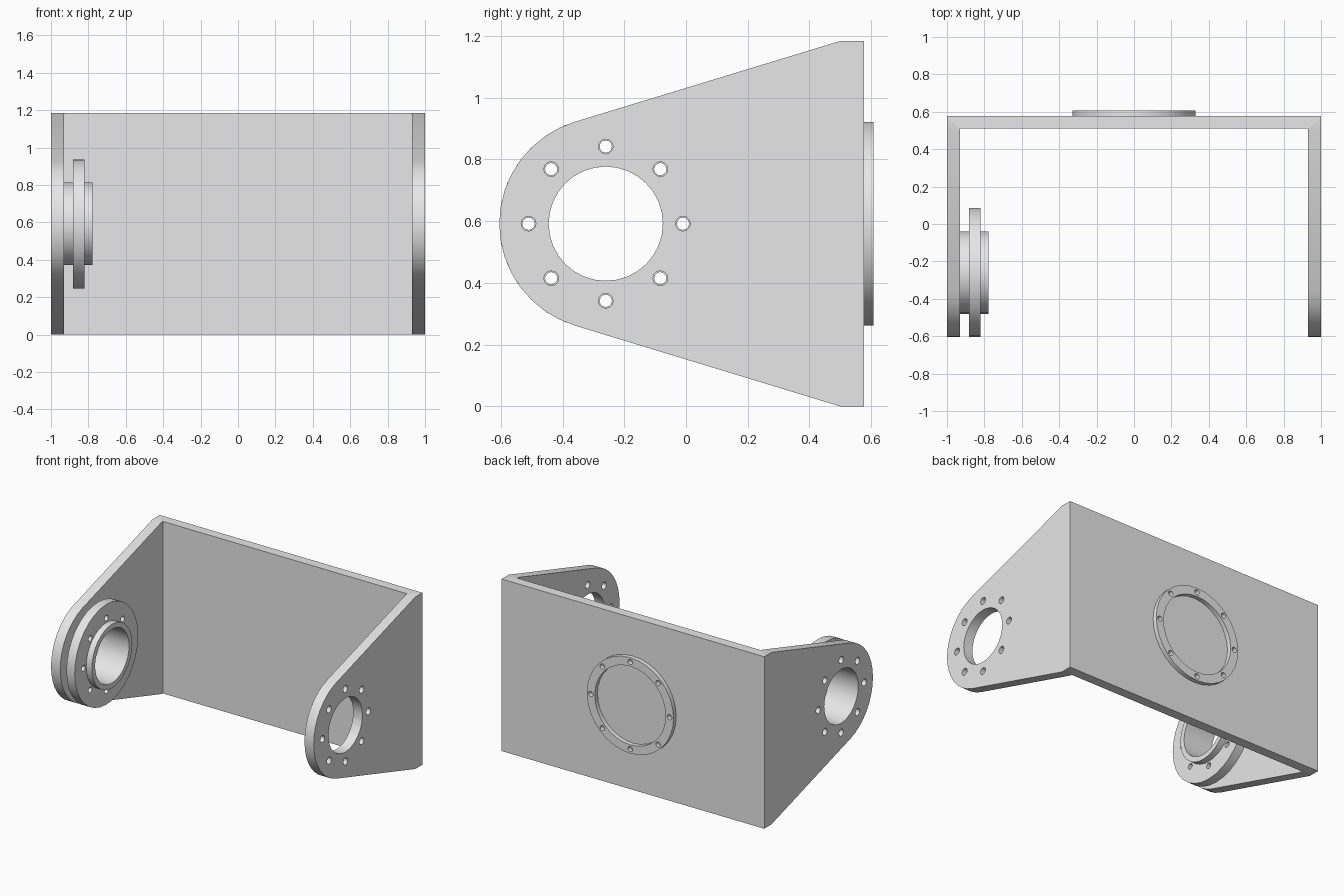
import bpy, bmesh
from math import sin, cos, pi, radians
from mathutils import Matrix, Vector

cube = bpy.data.objects.get("Cube")
if cube:
    bpy.data.objects.remove(cube, do_unlink=True)

GREY = (0.8, 0.8, 0.8, 1)
metal = bpy.data.materials.new("plain grey metal")
metal.use_nodes = True
metal.diffuse_color = GREY
metal.node_tree.nodes["Principled BSDF"].inputs["Base Color"].default_value = GREY

PIVOT_Y, MID_Z, TOP_Z = -0.26, 0.592, 1.184
ARM, BACK_IN, BACK_OUT = 0.93, 0.51, 0.577
BORE, END_R, BOLT_R = 0.185, 0.345, 0.25


def finish(name, bm):
    bmesh.ops.recalc_face_normals(bm, faces=bm.faces[:])
    mesh = bpy.data.meshes.new(name)
    bm.to_mesh(mesh)
    bm.free()
    mesh.materials.append(metal)
    obj = bpy.data.objects.new(name, mesh)
    bpy.context.collection.objects.link(obj)
    return obj


def prism(name, points, direction):
    """Extrude a closed outline along a direction."""
    bm = bmesh.new()
    face = bm.faces.new([bm.verts.new(p) for p in points])
    out = bmesh.ops.extrude_face_region(bm, geom=[face])["geom"]
    bmesh.ops.translate(bm, vec=direction,
                        verts=[v for v in out if isinstance(v, bmesh.types.BMVert)])
    return finish(name, bm)


def lathe(name, profile, center, axis, sides):
    """Turn a closed (radius, height) profile around an axis."""
    turn = Vector((0, 0, 1)).rotation_difference(Vector(axis)).to_matrix().to_4x4()
    bm = bmesh.new()
    rings = [[bm.verts.new((r * cos(2 * pi * i / sides), r * sin(2 * pi * i / sides), h))
              for r, h in profile] for i in range(sides)]
    for i, ring in enumerate(rings):
        nxt = rings[(i + 1) % sides]
        for j in range(len(profile)):
            k = (j + 1) % len(profile)
            bm.faces.new((ring[j], nxt[j], nxt[k], ring[k]))
    bmesh.ops.transform(bm, matrix=Matrix.Translation(center) @ turn, verts=bm.verts)
    return finish(name, bm)


def drills(name, holes, axis, length):
    """One cutter mesh holding many cylinders: (center, radius, sides)."""
    turn = Vector((0, 0, 1)).rotation_difference(Vector(axis)).to_matrix().to_4x4()
    bm = bmesh.new()
    for center, radius, sides in holes:
        bmesh.ops.create_cone(bm, cap_ends=True, segments=sides, radius1=radius,
                              radius2=radius, depth=length,
                              matrix=Matrix.Translation(center) @ turn)
    return finish(name, bm)


def boolean(obj, cutter, operation):
    mod = obj.modifiers.new(operation.lower(), "BOOLEAN")
    mod.operation, mod.object, mod.solver = operation, cutter, "EXACT"
    bpy.context.view_layer.objects.active = obj
    bpy.ops.object.modifier_apply(modifier=mod.name)
    bpy.data.objects.remove(cutter, do_unlink=True)


def smooth(obj):
    bpy.ops.object.select_all(action="DESELECT")
    obj.select_set(True)
    bpy.context.view_layer.objects.active = obj
    bpy.ops.object.shade_smooth_by_angle(angle=radians(32))


def bolt_circle(x, radius):
    return [((x, PIVOT_Y + BOLT_R * cos(i * pi / 4), MID_Z + BOLT_R * sin(i * pi / 4)),
             radius, 12) for i in range(8)]


# U-shaped bracket: plan outline intersected with the tapered side outline
plan = [(-1, -0.7), (-ARM, -0.7), (-ARM, BACK_IN), (ARM, BACK_IN),
        (ARM, -0.7), (1, -0.7), (1, BACK_OUT), (-1, BACK_OUT)]
bracket = prism("u_bracket", [(x, y, -0.1) for x, y in plan], (0, 0, 1.4))
STEPS = 16
arc = [radians(107 + 146 * i / STEPS) for i in range(STEPS + 1)]
side = [(PIVOT_Y + END_R * cos(a), MID_Z + END_R * sin(a)) for a in arc]
side += [(0.5, 0), (BACK_OUT + 0.1, 0), (BACK_OUT + 0.1, TOP_Z), (0.5, TOP_Z)]
boolean(bracket, prism("side_cutter", [(-1.2, y, z) for y, z in side], (2.4, 0, 0)),
        "INTERSECT")

# Arm bores and bolt holes
center = (0, PIVOT_Y, MID_Z)
boolean(bracket, drills("arm_drills", [(center, BORE, 32)] + bolt_circle(0, 0.024),
                        (1, 0, 0), 2.4), "DIFFERENCE")
smooth(bracket)

# Bearing hub on the inside of the right arm
HUB_R = 0.22
hub_profile = [(BORE, 0), (HUB_R, 0), (HUB_R, 0.047), (END_R, 0.047),
               (END_R, 0.11), (HUB_R, 0.11), (HUB_R, 0.153), (BORE, 0.153)]
hub = lathe("bearing_hub", hub_profile, (-ARM, PIVOT_Y, MID_Z), (1, 0, 0), 32)
boolean(hub, drills("hub_drills", bolt_circle(-0.85, 0.02), (1, 0, 0), 0.2), "DIFFERENCE")
smooth(hub)

# Mounting ring on the back plate
ring = lathe("back_ring", [(0.27, 0), (0.33, 0), (0.33, 0.03), (0.27, 0.03)],
             (0, BACK_OUT, MID_Z), (0, 1, 0), 32)
ring_holes = [((0.3 * cos(i * pi / 4), BACK_OUT, MID_Z + 0.3 * sin(i * pi / 4)), 0.018, 12)
              for i in range(8)]
boolean(ring, drills("ring_drills", ring_holes, (0, 1, 0), 0.2), "DIFFERENCE")
smooth(ring)
